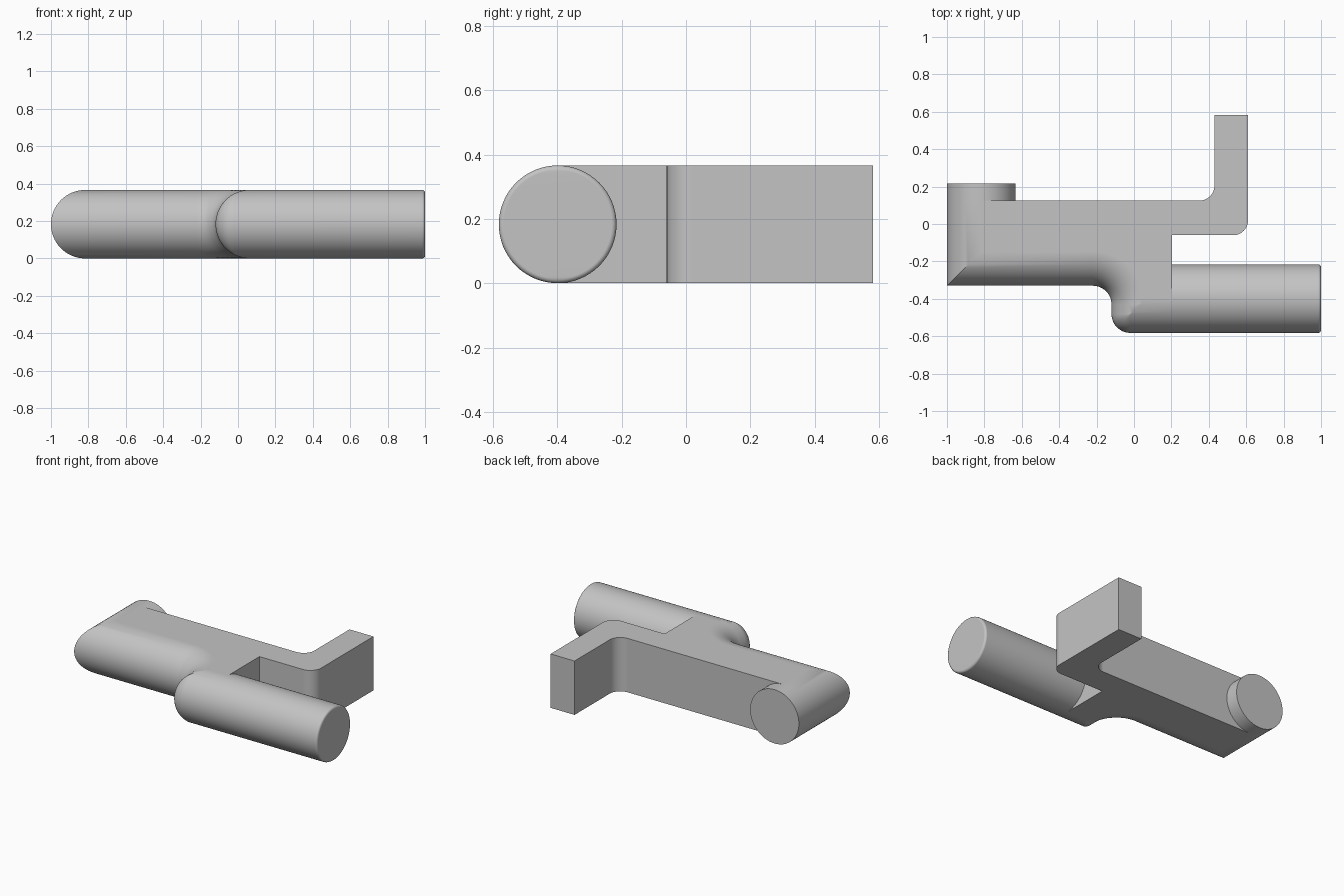
import bpy, bmesh, math
from mathutils import Vector

if "Cube" in bpy.data.objects:
    bpy.data.objects.remove(bpy.data.objects["Cube"])

R = 0.183            # radius of the rounded rods, half the height
STEPS = 32           # levels over the half-round edge
ROD_Y = -0.582 + R   # axis of the long rod
STUB_X = -1 + R      # axis of the short rod


def arc(cx, cy, r, a0, a1, n=12):
    return [(cx + r * math.cos(math.radians(a0 + (a1 - a0) * i / n)),
             cy + r * math.sin(math.radians(a0 + (a1 - a0) * i / n))) for i in range(n + 1)]


def outline(d):
    """Plan outline with the half-round front and left edges pulled in by d."""
    low = -0.582 + d
    pts = [(-1 + d, -0.33 + d)]
    # S-bend between the two front edges
    pts += [(x, max(y, low)) for x, y in arc(-0.22, -0.43, 0.1 + d, 90, 0)]
    b = max(0.0, 0.1 - d)
    pts += arc(-0.12 + d + b, low + b, b, 180, 270)
    # end face where the long rod joins
    pts += [(0.203, low), (0.203, 2 * ROD_Y - low), (0.203, -0.06)]
    # bent flat arm
    pts += arc(0.53, 0.02, 0.08, -90, 0)
    pts += [(0.61, 0.582), (0.43, 0.582)]
    pts += arc(0.35, 0.205, 0.08, 0, -90)
    # back face where the short rod joins
    pts += [(2 * STUB_X + 1 - d, 0.125), (-1 + d, 0.125)]
    return pts


bm = bmesh.new()
levels = []
for k in range(STEPS + 1):
    t = math.pi * k / STEPS
    z = R - R * math.cos(t)
    levels.append([bm.verts.new((x, y, z)) for x, y in outline(R - R * math.sin(t))])
n = len(levels[0])
for lo, hi in zip(levels, levels[1:]):
    for i in range(n):
        j = (i + 1) % n
        bm.faces.new((lo[i], lo[j], hi[j], hi[i]))
bm.faces.new(levels[0][::-1])
bm.faces.new(levels[-1])
bmesh.ops.remove_doubles(bm, verts=bm.verts[:], dist=1e-5)


def disc(axis, plane, centre):
    """Faces lying in a plane within a rod's circle."""
    return [f for f in bm.faces
            if all(abs(v.co[axis] - plane) < 1e-4 for v in f.verts)
            and (f.calc_center_median() - centre).length < R]


def extrude(faces, axis, target, centre, scale=1.0):
    """Push a round end out to a new position, optionally shrinking it."""
    geom = bmesh.ops.extrude_face_region(bm, geom=faces)["geom"]
    new = [g for g in geom if isinstance(g, bmesh.types.BMFace)]
    old = [f for f in faces if f.is_valid and f not in new]
    if old:
        bmesh.ops.delete(bm, geom=old, context='FACES')
    for v in {v for f in new for v in f.verts}:
        v.co = centre + (v.co - centre) * scale
        v.co[axis] = target
    return new


# short rod at the back left
c = Vector((STUB_X, 0.125, R))
extrude(disc(1, 0.125, c), 1, 0.217, c)

# long rod at the front right, with a small rounded rim
c = Vector((0.203, ROD_Y, R))
rim = 0.015
faces = extrude(disc(0, 0.203, c), 0, 1 - rim, c)
last = R
for a in (22.5, 45, 67.5, 90):
    t = math.radians(a)
    r = R - rim + rim * math.cos(t)
    faces = extrude(faces, 0, 1 - rim + rim * math.sin(t), c, r / last)
    last = r

bmesh.ops.recalc_face_normals(bm, faces=bm.faces[:])
mesh = bpy.data.meshes.new("bent_handle")
bm.to_mesh(mesh)
bm.free()
obj = bpy.data.objects.new("bent_handle", mesh)
bpy.context.collection.objects.link(obj)

mat = bpy.data.materials.new("plain_grey")
mat.diffuse_color = (0.55, 0.55, 0.55, 1)
mat.use_nodes = True
mat.node_tree.nodes["Principled BSDF"].inputs["Base Color"].default_value = mat.diffuse_color
mesh.materials.append(mat)

bpy.context.view_layer.objects.active = obj
obj.select_set(True)
bpy.ops.object.shade_smooth_by_angle(angle=math.radians(30))
wn = obj.modifiers.new("flat_faces", 'WEIGHTED_NORMAL')
wn.keep_sharp = True
